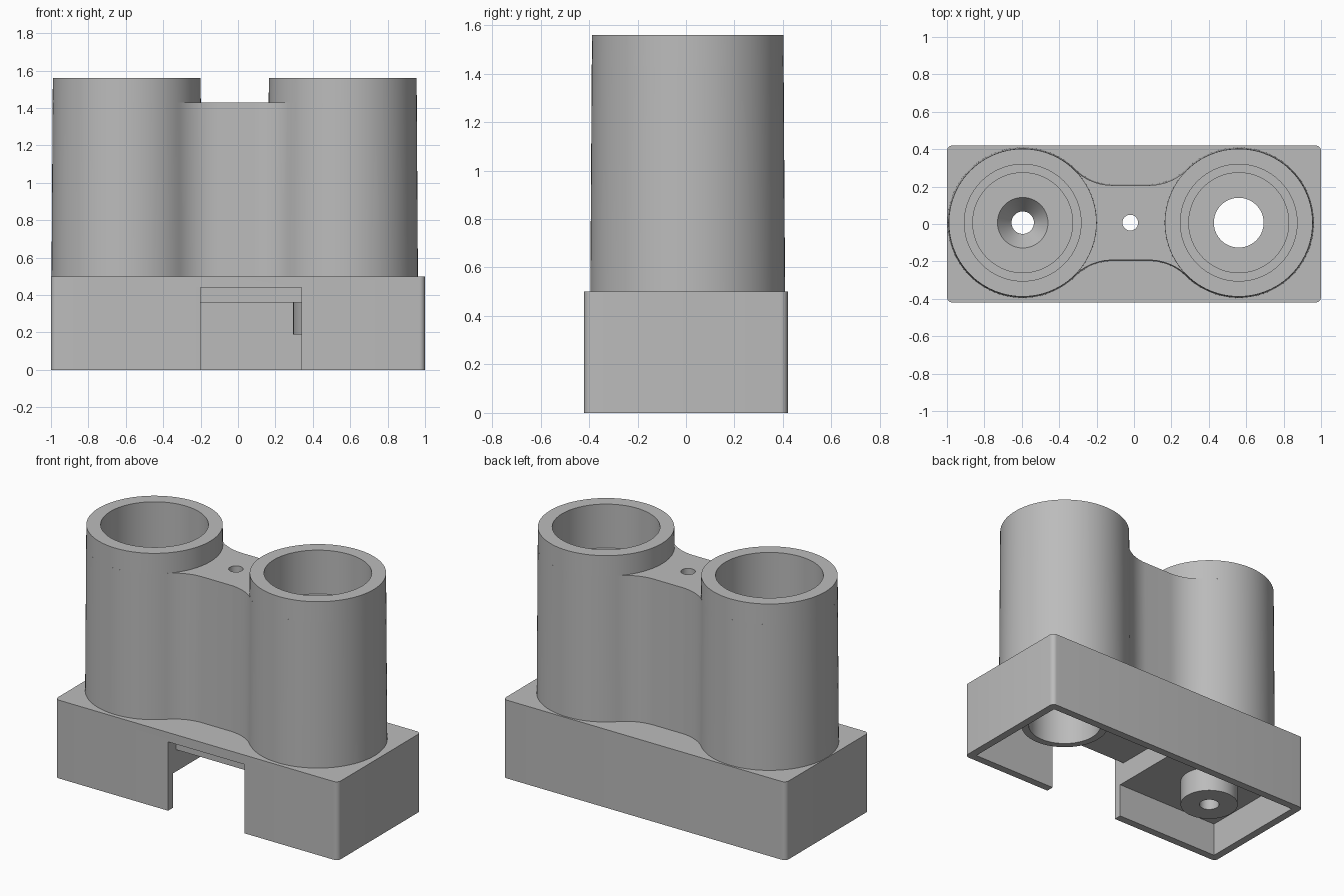
import bpy, bmesh, math
from math import pi, cos, sin, atan2

if "Cube" in bpy.data.objects:
    bpy.data.objects.remove(bpy.data.objects["Cube"], do_unlink=True)

grey = bpy.data.materials.new("plain_grey")
grey.use_nodes = True
COLOUR = (0.5, 0.5, 0.5, 1)
grey.diffuse_color = COLOUR
grey.node_tree.nodes["Principled BSDF"].inputs["Base Color"].default_value = COLOUR

SEGMENTS = 96
LEFT_X, RIGHT_X, AXIS_Y = -0.595, 0.56, 0.007
BASE_TOP, BRIDGE_TOP, TOWER_TOP = 0.5, 1.43, 1.56


def finish(name, bm):
    bmesh.ops.remove_doubles(bm, verts=bm.verts, dist=1e-5)
    bmesh.ops.recalc_face_normals(bm, faces=bm.faces)
    mesh = bpy.data.meshes.new(name)
    bm.to_mesh(mesh)
    bm.free()
    mesh.materials.append(grey)
    obj = bpy.data.objects.new(name, mesh)
    bpy.context.collection.objects.link(obj)
    return obj


def lathe(name, x, profile, closed=True):
    """Revolve (radius, height) points about a vertical axis."""
    bm = bmesh.new()
    rings = [[bm.verts.new((x + r * cos(2 * pi * i / SEGMENTS),
                            AXIS_Y + r * sin(2 * pi * i / SEGMENTS), z))
              for i in range(SEGMENTS)] for r, z in profile]
    pairs = list(zip(rings, rings[1:]))
    if closed:
        pairs.append((rings[-1], rings[0]))
    for a, b in pairs:
        for i in range(SEGMENTS):
            j = (i + 1) % SEGMENTS
            bm.faces.new((a[i], a[j], b[j], b[i]))
    bmesh.ops.dissolve_degenerate(bm, dist=1e-6, edges=bm.edges)
    return finish(name, bm)


def box(name, x0, x1, y0, y1, z0, z1, corner=0):
    bm = bmesh.new()
    bmesh.ops.create_cube(bm, size=1)
    for v in bm.verts:
        v.co = (x1 if v.co.x > 0 else x0, y1 if v.co.y > 0 else y0, z1 if v.co.z > 0 else z0)
    if corner:
        upright = [e for e in bm.edges if abs(e.verts[0].co.z - e.verts[1].co.z) > 0.01]
        bmesh.ops.bevel(bm, geom=upright, offset=corner, segments=6, affect='EDGES', profile=0.5)
    return finish(name, bm)


def arc(cx, cy, r, a0, a1, n):
    return [(cx + r * cos(a0 + (a1 - a0) * i / n), cy + r * sin(a0 + (a1 - a0) * i / n))
            for i in range(n + 1)]


def dogbone(radius, half):
    """Two circles joined by a waist with tangent fillets."""
    reach = 0.48
    fillet = (reach ** 2 + half ** 2 - radius ** 2) / (2 * (radius - half))
    a = atan2(half + fillet, reach)
    fl, fr = LEFT_X + reach, RIGHT_X - reach
    fy = half + fillet
    pts = arc(RIGHT_X, 0, radius, a - pi, pi - a, 80)
    pts += arc(fr, fy, fillet, -a, -pi / 2, 16)[1:]
    pts += arc(fl, fy, fillet, -pi / 2, a - pi, 16)
    pts += arc(LEFT_X, 0, radius, a, 2 * pi - a, 80)[1:]
    pts += arc(fl, -fy, fillet, pi - a, pi / 2, 16)[1:]
    pts += arc(fr, -fy, fillet, pi / 2, a, 16)[:-1]
    return pts


def cut(obj, cutters):
    for c in cutters:
        mod = obj.modifiers.new("cut", 'BOOLEAN')
        mod.operation, mod.solver, mod.object = 'DIFFERENCE', 'EXACT', c
    bpy.context.view_layer.update()
    deps = bpy.context.evaluated_depsgraph_get()
    mesh = bpy.data.meshes.new_from_object(obj.evaluated_get(deps))
    obj.modifiers.clear()
    obj.data = mesh


# Twin tower body with a slight draft
body_bm = bmesh.new()
low = [body_bm.verts.new((x, y + AXIS_Y, BASE_TOP)) for x, y in dogbone(0.402, 0.205)]
high = [body_bm.verts.new((x, y + AXIS_Y, BRIDGE_TOP)) for x, y in dogbone(0.396, 0.2)]
for i in range(len(low)):
    j = (i + 1) % len(low)
    body_bm.faces.new((low[i], low[j], high[j], high[i]))
body_bm.faces.new(low[::-1])
body_bm.faces.new(high)
body = finish("twin_tower_body", body_bm)

# Rims standing above the bridge
parts = [body]
for name, x in (("left_rim", RIGHT_X), ("right_rim", LEFT_X)):
    parts.append(lathe(name, x, [(0.396, BRIDGE_TOP), (0.395, TOWER_TOP),
                                 (0.312, TOWER_TOP), (0.312, BRIDGE_TOP)], closed=False))

# Hollow base with a front cable notch
base = box("base", -1, 1, -0.42, 0.42, 0, BASE_TOP, corner=0.03)
parts.append(base)

# Stepped bores, waist hole and base cavities
funnel_bore = lathe("funnel_bore", LEFT_X, [
    (0, 0.1), (0.06, 0.1), (0.06, 0.46), (0.135, 0.56), (0.267, 0.56),
    (0.267, 1.1), (0.312, 1.1), (0.312, 1.7), (0, 1.7)], closed=False)
socket_bore = lathe("socket_bore", RIGHT_X, [
    (0, 0.1), (0.22, 0.1), (0.22, 0.47), (0.133, 0.47), (0.133, 0.56), (0.267, 0.56),
    (0.267, 1.28), (0.312, 1.28), (0.312, 1.7), (0, 1.7)], closed=False)
waist_hole = lathe("waist_hole", -0.02, [(0, 0.1), (0.042, 0.1), (0.042, 1.7), (0, 1.7)],
                   closed=False)
bores = [funnel_bore, socket_bore, waist_hole]
cavities = [box("low_cavity", -0.95, -0.1, -0.37, 0.37, -0.1, 0.22),
            box("high_cavity", -0.2, 0.95, -0.37, 0.37, -0.1, 0.36),
            box("notch", -0.2, 0.34, -0.6, -0.34, -0.1, 0.44)]
cut(body, bores)
cut(base, cavities + bores)
for helper in bores + cavities:
    bpy.data.objects.remove(helper, do_unlink=True)

# Tubes hanging under the base ceiling
parts.append(lathe("socket_tube", RIGHT_X, [(0.22, 0.19), (0.265, 0.19), (0.265, 0.36), (0.22, 0.36)]))
parts.append(lathe("funnel_boss", LEFT_X, [(0.06, 0.06), (0.175, 0.06), (0.175, 0.22), (0.06, 0.22)]))

# Smooth round walls, keep edges crisp
bpy.ops.object.select_all(action='DESELECT')
for obj in parts:
    obj.select_set(True)
bpy.context.view_layer.objects.active = body
bpy.ops.object.shade_smooth_by_angle(angle=math.radians(30))
